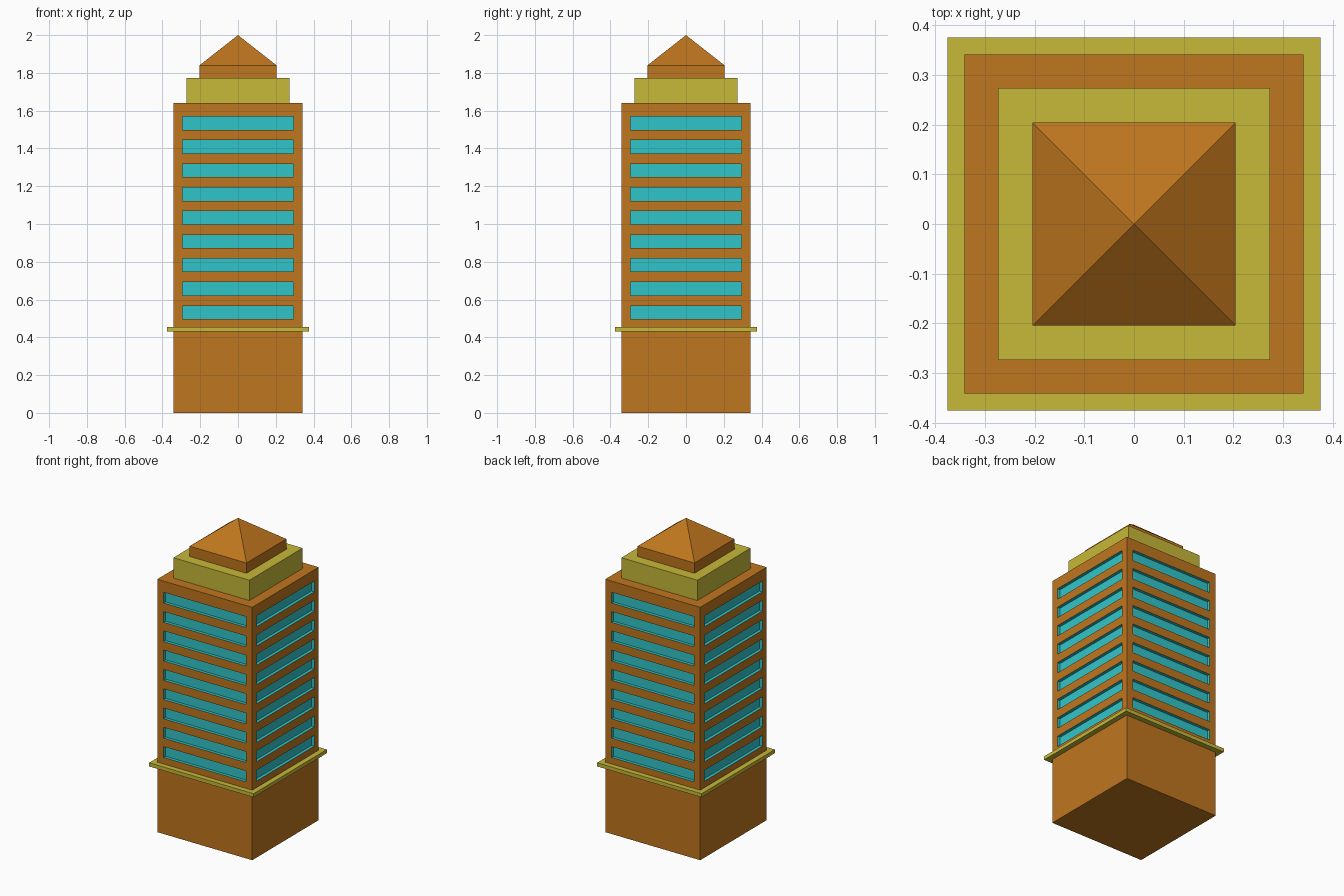
import bpy, bmesh, math
from mathutils import Matrix

if "Cube" in bpy.data.objects:
    bpy.data.objects.remove(bpy.data.objects["Cube"])


def material(name, color):
    m = bpy.data.materials.new(name)
    m.diffuse_color = color
    m.use_nodes = True
    m.node_tree.nodes["Principled BSDF"].inputs["Base Color"].default_value = m.diffuse_color
    return m


ORANGE = material("orange", (0.52, 0.18, 0.013, 1))
YELLOW = material("yellow", (0.57, 0.48, 0.04, 1))
CYAN = material("cyan", (0.03, 0.56, 0.59, 1))


def finish(name, bm, *mats):
    bmesh.ops.recalc_face_normals(bm, faces=bm.faces)
    me = bpy.data.meshes.new(name)
    bm.to_mesh(me)
    bm.free()
    for m in mats:
        me.materials.append(m)
    ob = bpy.data.objects.new(name, me)
    bpy.context.collection.objects.link(ob)
    return ob


def square_block(name, half, z0, z1, mat, peak=None):
    """Square block, optionally finished with a pyramid roof."""
    bm = bmesh.new()
    bmesh.ops.create_cube(bm, size=1)
    for v in bm.verts:
        v.co = (v.co.x * 2 * half, v.co.y * 2 * half, z0 + (v.co.z + 0.5) * (z1 - z0))
    if peak is not None:
        bm.normal_update()
        top = max(bm.faces, key=lambda f: f.normal.z)
        apex = bmesh.ops.poke(bm, faces=[top])["verts"][0]
        apex.co.z = peak
    return finish(name, bm, mat)


# Tower body: four gridded walls with recessed window bands
HALF, TOP = 0.341, 1.641
WIN_HALF, WIN_H, FIRST, PITCH, COUNT, DEPTH = 0.295, 0.07, 0.497, 0.1252, 9, 0.02

levels = [0.0]
for i in range(COUNT):
    levels += [FIRST + i * PITCH, FIRST + i * PITCH + WIN_H]
levels.append(TOP)
columns = [-HALF, -WIN_HALF, WIN_HALF, HALF]

bm = bmesh.new()
for side in range(4):
    rot = Matrix.Rotation(side * math.pi / 2, 3, 'Z')
    for r, (z0, z1) in enumerate(zip(levels, levels[1:])):
        for c, (x0, x1) in enumerate(zip(columns, columns[1:])):
            quad = [(x0, z0), (x1, z0), (x1, z1), (x0, z1)]
            verts = []
            for x, z in quad:
                v = bm.verts.new((x, -HALF, z))
                v.co = rot @ v.co
                verts.append(v)
            f = bm.faces.new(verts)
            f.material_index = 1 if (c == 1 and r % 2 == 1) else 0
bmesh.ops.remove_doubles(bm, verts=bm.verts, dist=1e-5)
bmesh.ops.holes_fill(bm, edges=[e for e in bm.edges if e.is_boundary], sides=0)
bmesh.ops.recalc_face_normals(bm, faces=bm.faces)
bm.normal_update()
windows = [f for f in bm.faces if f.material_index == 1 and abs(f.normal.z) < 0.5]
bmesh.ops.inset_individual(bm, faces=windows, thickness=0, depth=-DEPTH)
for f in bm.faces:
    # flat roof and base stay orange
    if len(f.verts) > 4:
        f.material_index = 0
finish("tower_body", bm, ORANGE, CYAN)

# Ledge around the tower, stepped crown and pyramid roof
square_block("ledge", 0.375, 0.43, 0.454, YELLOW)
square_block("crown", 0.273, TOP, 1.773, YELLOW)
square_block("roof", 0.204, 1.773, 1.84, ORANGE, peak=2.0)
